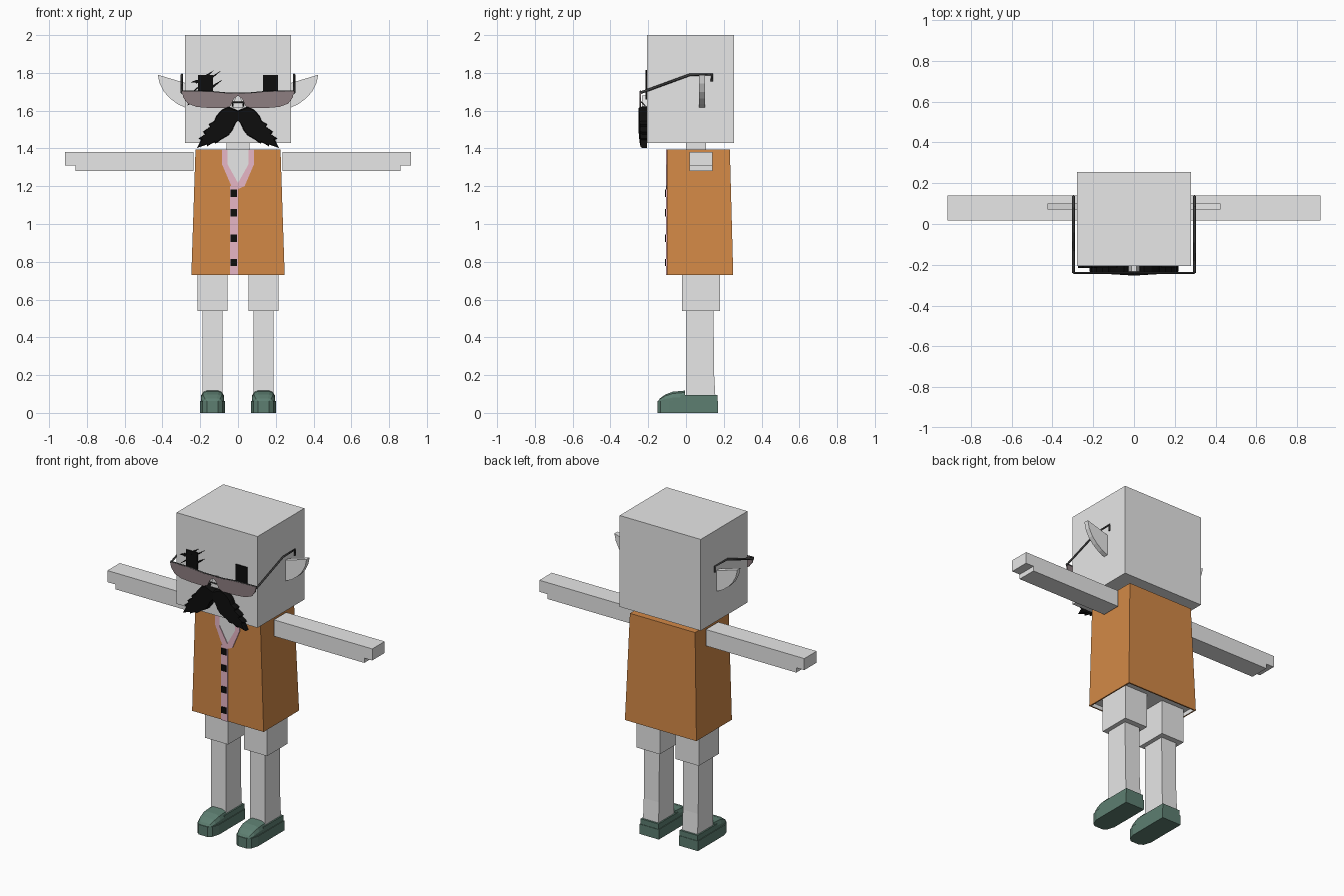
import bpy, bmesh
from mathutils import Vector

if "Cube" in bpy.data.objects:
    bpy.data.objects.remove(bpy.data.objects["Cube"], do_unlink=True)


def material(name, r, g, b):
    m = bpy.data.materials.new(name)
    m.use_nodes = True
    m.diffuse_color = (r, g, b, 1)
    m.node_tree.nodes["Principled BSDF"].inputs["Base Color"].default_value = (r, g, b, 1)
    return m


GREY = material("light grey", 0.8, 0.8, 0.8)
ORANGE = material("vest orange", 0.65, 0.25, 0.062)
PINK = material("trim pink", 0.85, 0.5, 0.6)
GREEN = material("shoe green", 0.11, 0.21, 0.165)
LENS = material("lens brown grey", 0.27, 0.21, 0.22)
FRAME = material("frame dark grey", 0.05, 0.05, 0.05)
BLACK = material("black", 0.004, 0.004, 0.004)


def finish(name, bm, *mats):
    bmesh.ops.recalc_face_normals(bm, faces=bm.faces)
    mesh = bpy.data.meshes.new(name)
    bm.to_mesh(mesh)
    bm.free()
    for m in mats:
        mesh.materials.append(m)
    ob = bpy.data.objects.new(name, mesh)
    bpy.context.collection.objects.link(ob)
    return ob


def loft(name, rings, *mats, build=True):
    """Skin a list of equally long rings of points and cap both ends."""
    bm = bmesh.new()
    loops = [[bm.verts.new(p) for p in ring] for ring in rings]
    n = len(loops[0])
    for a, b in zip(loops, loops[1:]):
        for i in range(n):
            bm.faces.new((a[i], a[(i + 1) % n], b[(i + 1) % n], b[i]))
    bm.faces.new(loops[0])
    bm.faces.new(loops[-1])
    return finish(name, bm, *mats) if build else bm


def plate(name, outline, y0, y1, mat):
    """Extrude an x-z outline from y0 to y1."""
    return loft(name, [[(x, y, z) for x, z in outline] for y in (y0, y1)], mat)


def rect(x0, x1, y0, y1, z):
    return [(x0, y0, z), (x1, y0, z), (x1, y1, z), (x0, y1, z)]


def box(name, x0, x1, y0, y1, z0, z1, mat):
    return loft(name, [rect(x0, x1, y0, y1, z0), rect(x0, x1, y0, y1, z1)], mat)


def rod(name, points, radius, mat):
    curve = bpy.data.curves.new(name, "CURVE")
    curve.dimensions = "3D"
    curve.bevel_depth, curve.bevel_resolution = radius, 0
    curve.use_fill_caps = True
    line = curve.splines.new("POLY")
    line.points.add(len(points) - 1)
    for p, co in zip(line.points, points):
        p.co = (*co, 1)
    curve.materials.append(mat)
    ob = bpy.data.objects.new(name, curve)
    bpy.context.collection.objects.link(ob)


def flip(outline, s):
    return [(s * x, z) for x, z in outline]


# Head and neck
box("head", -0.28, 0.28, -0.207, 0.255, 1.43, 2, GREY)
box("neck", -0.06, 0.06, 0, 0.105, 1.38, 1.44, GREY)

# Tapered vest with the body showing in its open underside
bm = loft("vest", [rect(-0.247, 0.247, -0.1, 0.25, 0.73),
                   rect(-0.225, 0.225, -0.1, 0.232, 1.395)], build=False)
bmesh.ops.recalc_face_normals(bm, faces=bm.faces)
bottom = min(bm.faces, key=lambda f: f.calc_center_median().z)
bmesh.ops.inset_region(bm, faces=[bottom], thickness=0.012)
bottom = min((f for f in bm.faces if f.normal.z < -0.9), key=lambda f: f.calc_area()
             if len(f.edges) == 4 and abs(f.calc_center_median().x) < 0.01
             and 0.02 < f.calc_center_median().y < 0.13 else 9)
bottom.material_index = 1
wall = bmesh.ops.extrude_discrete_faces(bm, faces=[bottom])["faces"][0]
wall.material_index = 1
for v in wall.verts:
    v.co.z += 0.025
finish("vest", bm, ORANGE, GREY)

# Neck opening, pink edging, button band and buttons
plate("neck_opening", [(-0.06, 1.394), (-0.06, 1.31), (0, 1.205), (0.06, 1.31), (0.06, 1.394)],
      -0.102, -0.098, GREY)
for s, side in ((1, "left"), (-1, "right")):
    plate(side + "_collar_edge", flip([(0.084, 1.395), (0.084, 1.315), (0.035, 1.2), (0, 1.185),
          (0, 1.217), (0.055, 1.315), (0.055, 1.395)], s), -0.106, -0.099, PINK)
box("button_band", -0.042, 0, -0.106, -0.099, 0.73, 1.2, PINK)
for i, z in enumerate((0.797, 0.925, 1.06, 1.163)):
    box(f"button_{i + 1}", -0.039, -0.004, -0.112, -0.104, z - 0.019, z + 0.019, BLACK)

EAR = [(0.275, 1.745), (0.425, 1.79), (0.415, 1.745), (0.392, 1.7), (0.36, 1.665),
       (0.32, 1.635), (0.275, 1.615)]
RIM = [(0, 1.692), (0.065, 1.692), (0.15, 1.7), (0.297, 1.703), (0.29, 1.67), (0.265, 1.637),
       (0.22, 1.62), (0.15, 1.614), (0.065, 1.613), (0.04, 1.625), (0.022, 1.662), (0, 1.68)]
WHISKERS = [(0, 1.6), (0.05, 1.622), (0.085, 1.605), (0.115, 1.572), (0.125, 1.545), (0.155, 1.528),
            (0.148, 1.515), (0.185, 1.488), (0.175, 1.475), (0.208, 1.452), (0.195, 1.445),
            (0.218, 1.402), (0.165, 1.42), (0.165, 1.41), (0.125, 1.434), (0.12, 1.425),
            (0.085, 1.45), (0.05, 1.47), (0.03, 1.495), (0.015, 1.53), (0, 1.55)]

for s, side in ((1, "left"), (-1, "right")):
    # Arm with a stepped hand
    plate(side + "_arm", flip([(0.235, 1.28), (0.86, 1.28), (0.86, 1.31), (0.915, 1.31),
          (0.915, 1.382), (0.235, 1.382)], s), 0.018, 0.14, GREY)

    # Shorts leg and lower leg
    c = s * 0.135
    box(side + "_shorts_leg", c - 0.08, c + 0.08, -0.02, 0.18, 0.54, 0.76, GREY)
    loft(side + "_lower_leg", [rect(c - 0.053, c + 0.053, 0, 0.157, 0.06),
                               rect(c - 0.053, c + 0.053, 0, 0.148, 0.22),
                               rect(c - 0.053, c + 0.053, 0, 0.146, 0.55)], GREY)

    # Shoe: sole, upper and domed toe
    sole = [(-0.066, 0.17), (0.066, 0.17), (0.066, -0.09), (0.052, -0.135), (0.03, -0.152),
            (-0.03, -0.152), (-0.052, -0.135), (-0.066, -0.09)]
    loft(side + "_shoe_sole", [[(c + x, y, z) for x, y in sole] for z in (0, 0.062)], GREEN)
    box(side + "_shoe_upper", c - 0.062, c + 0.062, -0.03, 0.167, 0.06, 0.095, GREEN)
    section = [(-1, 0), (-1, 0.5), (-0.85, 0.85), (-0.5, 1), (0.5, 1), (0.85, 0.85), (1, 0.5), (1, 0)]
    toe = [(-0.005, 0.062, 0.118), (-0.07, 0.062, 0.112), (-0.11, 0.056, 0.097),
           (-0.138, 0.046, 0.077), (-0.148, 0.032, 0.062)]
    loft(side + "_shoe_toe", [[(c + w * u, y, 0.05 + (h - 0.05) * v) for u, v in section]
                              for y, w, h in toe], GREEN)

    # Ear and eye
    plate(side + "_ear", flip(EAR, s), 0.07, 0.1, GREY)
    box(side + "_eye", s * 0.172 - 0.039, s * 0.172 + 0.039, -0.214, -0.205, 1.66, 1.79, BLACK)

    # Glasses: lens, top rim, nose pad and temple
    plate(side + "_lens", flip(RIM, s), -0.246, -0.238, LENS)
    rod(side + "_top_rim", [(s * x, -0.24, z) for x, z in RIM[:4]], 0.005, FRAME)
    rod(side + "_nose_pad", [(0, -0.236, 1.645), (s * 0.028, -0.236, 1.645),
                             (s * 0.03, -0.215, 1.625)], 0.004, FRAME)
    rod(side + "_temple", [(s * 0.297, y, z) for y, z in ((-0.24, 1.695), (0.02, 1.79),
                           (0.137, 1.792), (0.137, 1.755))], 0.007, FRAME)

    # Moustache half, bevelled toward the front
    pts = flip(WHISKERS, s)
    mid = Vector((s * 0.09, 1.51))
    front = [mid + (Vector(p) - mid) * 0.94 for p in pts]
    loft(side + "_moustache", [[(x, -0.206, z) for x, z in pts],
                               [(x, -0.232, z) for x, z in pts],
                               [(x if abs(p[0]) > 0 else 0, -0.253 + 0.06 * abs(x), z)
                                for (x, z), p in zip(front, pts)]], BLACK)

# Nose
plate("nose", [(-0.028, 1.615), (0.028, 1.615), (0.012, 1.68), (-0.012, 1.68)], -0.232, -0.205, GREY)

# Ragged brow strokes across the right eye
STROKES = [(-0.255, 1.69, -0.085, 1.815), (-0.225, 1.74, -0.125, 1.815),
           (-0.21, 1.675, -0.08, 1.765), (-0.275, 1.625, -0.2, 1.675), (-0.25, 1.75, -0.19, 1.76)]
for i, (x0, z0, x1, z1) in enumerate(STROKES):
    a, b = Vector((x0, z0)), Vector((x1, z1))
    side = (b - a).orthogonal().normalized() * 0.008
    m = (a + b) / 2
    plate(f"brow_stroke_{i + 1}", [a, m + side, b, m - side], -0.215, -0.206, BLACK)
